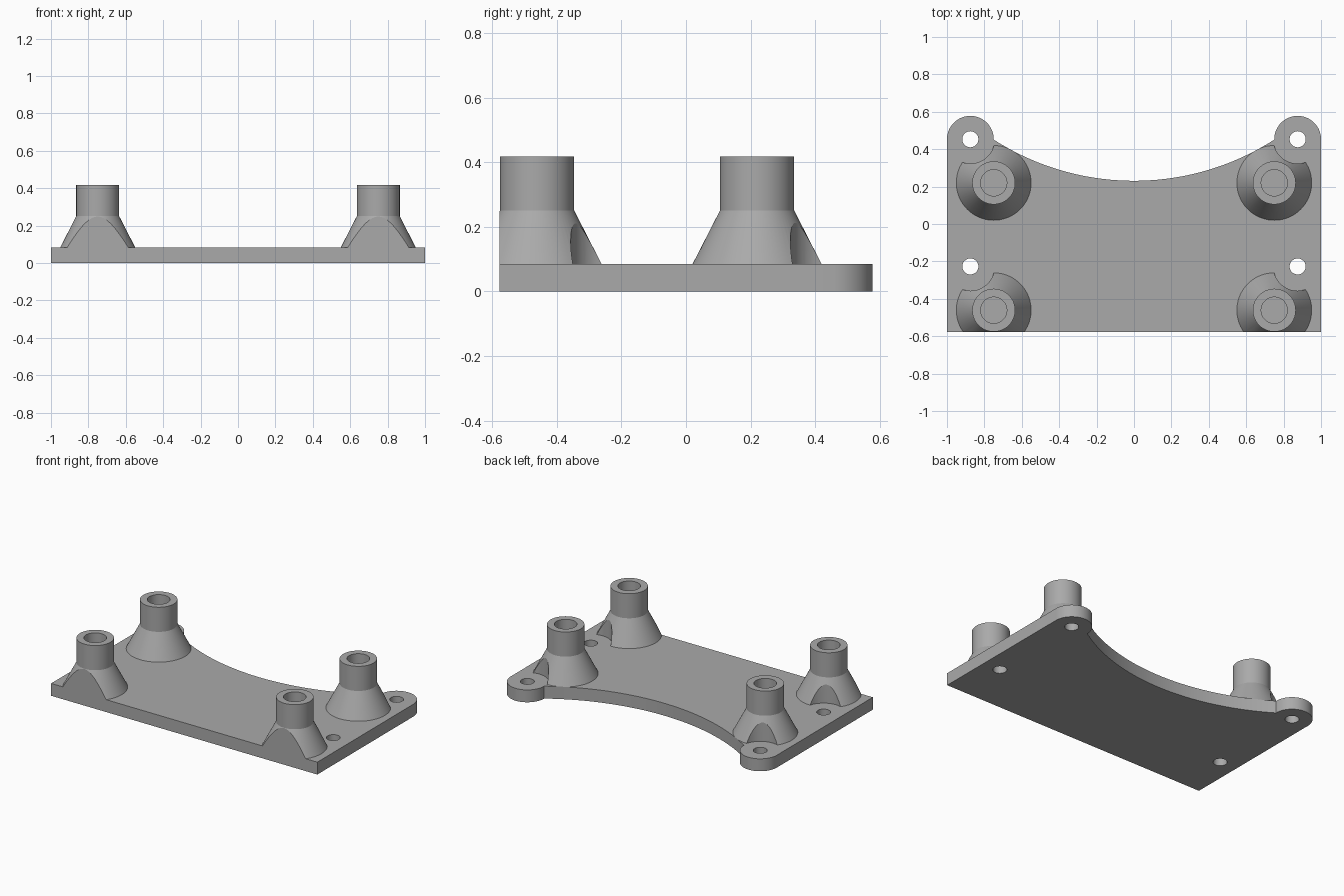
import bpy, bmesh, math

if "Cube" in bpy.data.objects:
    bpy.data.objects.remove(bpy.data.objects["Cube"], do_unlink=True)

PLATE_TOP, POST_TOP = 0.084, 0.417
FRONT, EAR_Y, EAR_X, EAR_R = -0.577, 0.453, 0.875, 0.125
HOLE_ROWS = (EAR_Y, -0.227)
POST_ROWS = (0.22, -0.461)
POST_X = 0.75
ARC_R, ARC_Y = 1.388, 1.619
SEGMENTS = 72

grey = bpy.data.materials.new("light_grey")
grey.use_nodes = True
grey.diffuse_color = (0.4, 0.4, 0.4, 1)
grey.node_tree.nodes["Principled BSDF"].inputs["Base Color"].default_value = (0.4, 0.4, 0.4, 1)


def finish(bm, name):
    bmesh.ops.recalc_face_normals(bm, faces=bm.faces)
    mesh = bpy.data.meshes.new(name)
    bm.to_mesh(mesh)
    bm.free()
    mesh.materials.append(grey)
    obj = bpy.data.objects.new(name, mesh)
    bpy.context.collection.objects.link(obj)
    return obj


def prism(name, outline, z0, z1):
    bm = bmesh.new()
    face = bm.faces.new([bm.verts.new((x, y, z0)) for x, y in outline])
    top = bmesh.ops.extrude_face_region(bm, geom=[face])["geom"]
    bmesh.ops.translate(bm, vec=(0, 0, z1 - z0),
                        verts=[v for v in top if isinstance(v, bmesh.types.BMVert)])
    return finish(bm, name)


def arc(cx, cy, r, start, end, count):
    return [(cx + r * math.cos(start + (end - start) * i / count),
             cy + r * math.sin(start + (end - start) * i / count)) for i in range(count + 1)]


def cylinder(name, x, y, r, z0, z1, count=SEGMENTS):
    return prism(name, arc(x, y, r, 0, math.tau, count)[:-1], z0, z1)


def lathe(name, profile, x, y):
    """Revolve a closed (radius, z) profile about a vertical axis."""
    bm = bmesh.new()
    rings = [[bm.verts.new((px, py, z)) for px, py in arc(x, y, r, 0, math.tau, SEGMENTS)[:-1]]
             for r, z in profile]
    for a, b in zip(rings, rings[1:] + rings[:1]):
        for i in range(SEGMENTS):
            j = (i + 1) % SEGMENTS
            bm.faces.new((a[i], a[j], b[j], b[i]))
    return finish(bm, name)


def cut(obj, cutters):
    bpy.context.view_layer.objects.active = obj
    for cutter in cutters:
        cutter.hide_render = True
        mod = obj.modifiers.new("cut", "BOOLEAN")
        mod.operation, mod.solver, mod.object = "DIFFERENCE", "EXACT", cutter
        bpy.ops.object.modifier_apply(modifier=mod.name)
        bpy.data.objects.remove(cutter, do_unlink=True)


def smooth(obj):
    bpy.ops.object.select_all(action="DESELECT")
    obj.select_set(True)
    bpy.context.view_layer.objects.active = obj
    bpy.ops.object.shade_smooth_by_angle(angle=math.radians(20))


# Base plate: straight front, rounded rear ears and a concave rear edge
half = math.asin(POST_X / ARC_R)
outline = [(-1, FRONT), (1, FRONT)]
outline += arc(EAR_X, EAR_Y, EAR_R, 0, math.pi, 36)
outline += arc(0, ARC_Y, ARC_R, -math.pi / 2 + half, -math.pi / 2 - half, 64)
outline += arc(-EAR_X, EAR_Y, EAR_R, 0, math.pi, 36)
plate = prism("base_plate", outline, 0, PLATE_TOP)
cut(plate, [cylinder("screw_hole", side * EAR_X, y, 0.043, -0.1, 0.2, 40)
            for side in (-1, 1) for y in HOLE_ROWS])
smooth(plate)

# Hollow posts with flared feet, relieved around each screw hole
profile = [(0.07, PLATE_TOP), (0.2, PLATE_TOP), (0.115, 0.25),
           (0.115, POST_TOP), (0.07, POST_TOP)]
for side, side_name in ((1, "left"), (-1, "right")):
    for row, row_name in enumerate(("rear", "front")):
        post = lathe(f"{row_name}_{side_name}_post", profile, side * POST_X, POST_ROWS[row])
        cutters = [cylinder("screw_relief", side * EAR_X, HOLE_ROWS[row], 0.13, 0, 0.6)]
        if row == 0:
            cutters.append(cylinder("rear_arc", 0, ARC_Y, ARC_R, 0, 0.6, 256))
        else:
            box = [(-2, -2), (2, -2), (2, FRONT), (-2, FRONT)]
            cutters.append(prism("front_trim", box, 0, 0.6))
        cut(post, cutters)
        # Drop the hidden underside resting on the plate
        bm = bmesh.new()
        bm.from_mesh(post.data)
        under = [f for f in bm.faces if f.normal.z < -0.9]
        bmesh.ops.delete(bm, geom=under, context="FACES")
        bm.to_mesh(post.data)
        bm.free()
        smooth(post)
